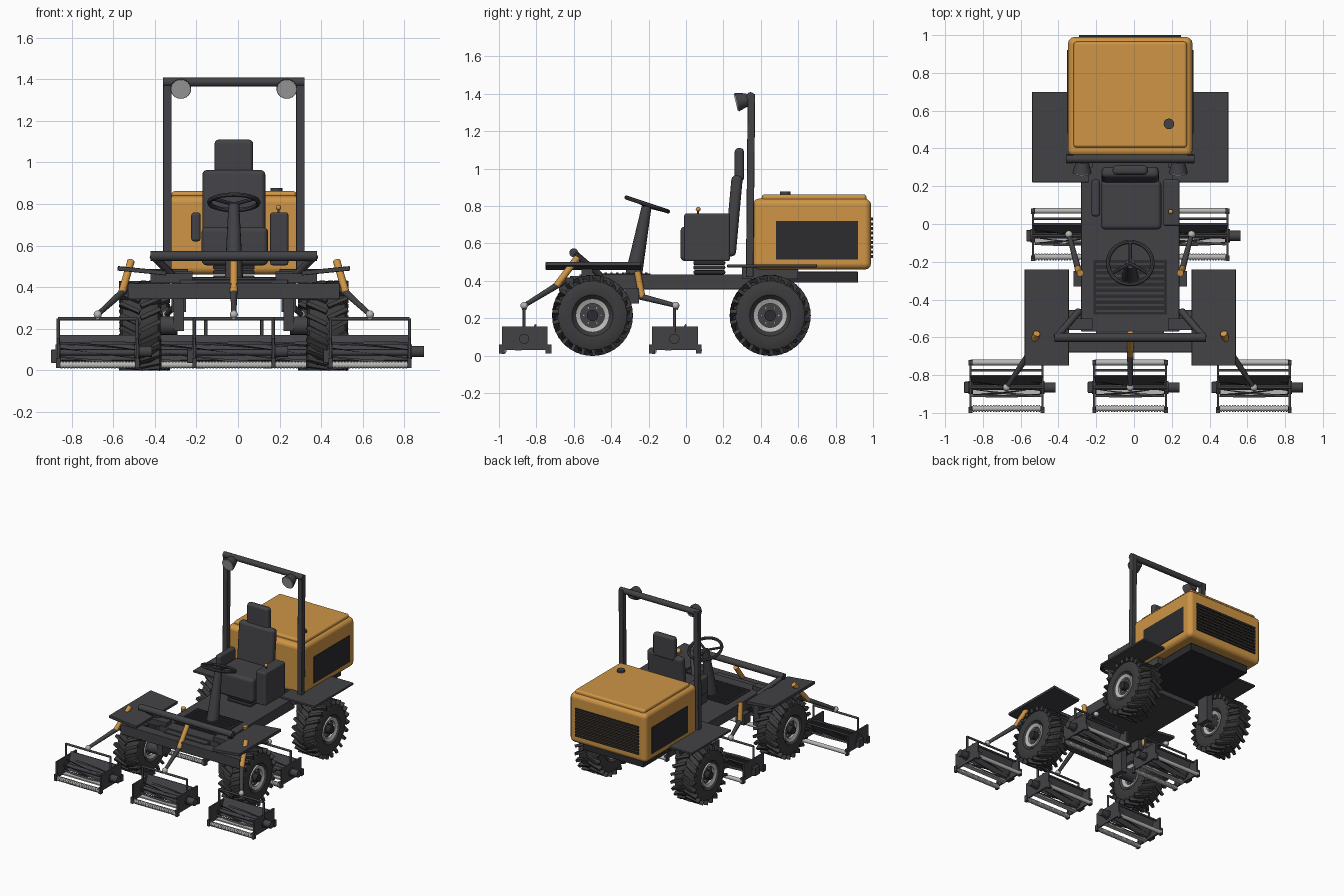
import bpy, bmesh, math
from mathutils import Vector, Matrix

if "Cube" in bpy.data.objects:
    bpy.data.objects.remove(bpy.data.objects["Cube"], do_unlink=True)

OFFSET = Vector((-0.02, 0, 0))
made = []


def material(name, rgb):
    m = bpy.data.materials.new(name)
    m.use_nodes = True
    m.diffuse_color = (*rgb, 1)
    m.node_tree.nodes["Principled BSDF"].inputs["Base Color"].default_value = (*rgb, 1)
    return m


orange = material("orange paint", (0.62, 0.30, 0.06))
dark = material("charcoal metal", (0.055, 0.055, 0.062))
black = material("black panel", (0.025, 0.025, 0.029))
rubber = material("tyre rubber", (0.045, 0.045, 0.048))
steel = material("pale steel", (0.48, 0.48, 0.47))
lens = material("lamp lens", (0.38, 0.38, 0.38))


def add(name, bm, mat, bevel=0.0):
    bmesh.ops.recalc_face_normals(bm, faces=bm.faces)
    mesh = bpy.data.meshes.new(name)
    bm.to_mesh(mesh)
    bm.free()
    mesh.materials.append(mat)
    ob = bpy.data.objects.new(name, mesh)
    ob.location = OFFSET
    bpy.context.collection.objects.link(ob)
    if bevel:
        mod = ob.modifiers.new("soft edges", 'BEVEL')
        mod.width, mod.segments, mod.harden_normals = bevel, 3, True
    made.append(ob)
    return ob


def box(name, x, y, z, mat, bevel=0.0, tilt=0.0, axis='X'):
    """Box from three (low, high) ranges, tilted about its own centre."""
    bm = bmesh.new()
    mid = Vector([sum(r) / 2 for r in (x, y, z)])
    size = [r[1] - r[0] for r in (x, y, z)]
    bmesh.ops.create_cube(bm, size=1, matrix=Matrix.Translation(mid)
                          @ Matrix.Rotation(tilt, 4, axis) @ Matrix.Diagonal((*size, 1)))
    return add(name, bm, mat, bevel)


def rod(name, a, b, r, mat, r2=None, sides=16):
    a, b = Vector(a), Vector(b)
    bm = bmesh.new()
    turn = (b - a).to_track_quat('Z', 'Y').to_matrix().to_4x4()
    bmesh.ops.create_cone(bm, cap_ends=True, segments=sides, radius1=r, radius2=r2 or r,
                          depth=(b - a).length, matrix=Matrix.Translation((a + b) / 2) @ turn)
    return add(name, bm, mat)


def ball(name, p, r, mat):
    bm = bmesh.new()
    bmesh.ops.create_uvsphere(bm, u_segments=14, v_segments=8, radius=r, matrix=Matrix.Translation(p))
    return add(name, bm, mat)


def ring(name, profile, place, mat, sides=40):
    """Closed (along, radius) profile turned about the local x axis."""
    bm = bmesh.new()
    loops = []
    for i in range(sides):
        turn = place @ Matrix.Rotation(math.tau * i / sides, 4, 'X')
        loops.append([bm.verts.new(turn @ Vector((x, 0, r))) for x, r in profile])
    n = len(profile)
    for i in range(sides):
        p, q = loops[i], loops[(i + 1) % sides]
        for j in range(n):
            bm.faces.new((p[j], p[(j + 1) % n], q[(j + 1) % n], q[j]))
    return add(name, bm, mat)


def wheel(name, x, y):
    place = Matrix.Translation((x, y, 0.215))
    ring(name + "_tyre", [(-0.07, 0.09), (-0.092, 0.11), (-0.098, 0.15), (-0.085, 0.185), (-0.05, 0.2),
                          (0.05, 0.2), (0.085, 0.185), (0.098, 0.15), (0.092, 0.11), (0.07, 0.09)],
         place, rubber)
    bm = bmesh.new()
    for i in range(22):
        for s in (-1, 1):
            spin = Matrix.Rotation(math.tau * (i + (s > 0) / 2) / 22, 4, 'X')
            lug = Matrix.Translation((s * 0.05, 0, 0.198)) @ Matrix.Rotation(s * 0.45, 4, 'Z')
            bmesh.ops.create_cube(bm, size=1, matrix=place @ spin @ lug @ Matrix.Diagonal((0.105, 0.02, 0.034, 1)))
    add(name + "_tread", bm, rubber)
    rod(name + "_disc", (x - 0.062, y, 0.215), (x + 0.062, y, 0.215), 0.092, dark, sides=32)
    rod(name + "_hub", (x - 0.1, y, 0.215), (x + 0.1, y, 0.215), 0.03, black)
    for s in (-1, 1):
        ring(name + "_rim", [(s * 0.06, 0.064), (s * 0.08, 0.064), (s * 0.09, 0.09), (s * 0.06, 0.09)], place, steel)
        for k in range(6):
            a = math.tau * k / 6
            c = Vector((x, y + 0.046 * math.cos(a), 0.215 + 0.046 * math.sin(a)))
            rod(name + "_bolt", c, c + Vector((s * 0.072, 0, 0)), 0.007, steel, sides=6)


def reel_unit(name, x, y):
    ends = (x - 0.19, x + 0.19)
    for e in ends:
        box(name + "_side_plate", (e - 0.006, e + 0.006), (y - 0.12, y + 0.125), (0.03, 0.155), dark)
        rod(name + "_hoop_post", (e, y, 0.12), (e, y, 0.25), 0.008, dark)
        rod(name + "_bearing", (e - 0.012, y, 0.09), (e + 0.012, y, 0.09), 0.035, dark)
        for dy in (-0.12, 0.13):
            box(name + "_roller_bracket", (e - 0.01, e + 0.01), (y + dy - 0.015, y + dy + 0.015),
                (0.012, 0.06), dark)
    rod(name + "_hoop_bar", (ends[0], y, 0.248), (ends[1], y, 0.248), 0.008, dark)
    rod(name + "_front_roller", (ends[0], y - 0.112, 0.026), (ends[1], y - 0.112, 0.026), 0.014, steel)
    for k in range(24):
        g = ends[0] + 0.016 + 0.348 * k / 23
        rod(name + "_roller_rib", (g - 0.004, y - 0.112, 0.026), (g + 0.004, y - 0.112, 0.026), 0.018, steel, sides=12)
    rod(name + "_rear_roller", (ends[0], y + 0.132, 0.03), (ends[1], y + 0.132, 0.03), 0.015, steel)
    box(name + "_shield", ends, (y + 0.025, y + 0.035), (0.04, 0.175), dark, tilt=-0.5)
    box(name + "_bedknife", ends, (y - 0.05, y - 0.015), (0.028, 0.038), steel)
    rod(name + "_tie_bar", (ends[0], y + 0.09, 0.145), (ends[1], y + 0.09, 0.145), 0.007, dark)
    # Helical blades on a shaft
    rod(name + "_shaft", (ends[0], y, 0.085), (ends[1], y, 0.085), 0.014, dark)
    bm = bmesh.new()
    for k in range(7):
        row = []
        for i in range(9):
            a = math.tau * k / 7 + i * 0.13
            d = Vector((0, math.cos(a), math.sin(a)))
            c = Vector((x - 0.18 + 0.045 * i, y, 0.085))
            row.append((bm.verts.new(c + d * 0.04), bm.verts.new(c + d * 0.054)))
        for p, q in zip(row, row[1:]):
            bm.faces.new((p[0], p[1], q[1], q[0]))
    add(name + "_blades", bm, dark)
    # Drive motor on one end, counterweight on the other
    rod(name + "_motor", (ends[1], y, 0.09), (ends[1] + 0.07, y, 0.09), 0.027, dark)
    box(name + "_weight", (ends[0] - 0.035, ends[0]), (y - 0.03, y + 0.03), (0.035, 0.1), dark, 0.005)


def lift_arm(name, tip, root, top):
    rod(name + "_arm", root, tip, 0.018, dark, 0.012)
    rod(name + "_link", tip, (tip[0], tip[1], 0.245), 0.012, steel)
    ball(name + "_joint", tip, 0.02, steel)
    mid = Vector(root) * 0.8 + Vector(tip) * 0.2
    rod(name + "_ram", top, mid, 0.018, orange)
    rod(name + "_ram_rod", mid, Vector(root) * 0.5 + Vector(tip) * 0.5, 0.009, steel)


# Chassis and platform
box("deck", (-0.26, 0.26), (-0.57, 0.35), (0.355, 0.435), dark, 0.005)
box("rear_chassis", (-0.26, 0.26), (0.35, 0.92), (0.39, 0.45), black, 0.005)
box("front_beam", (-0.51, 0.51), (-0.68, -0.6), (0.342, 0.418), dark, 0.005)
box("beam_tongue", (-0.18, 0.18), (-0.62, -0.55), (0.35, 0.425), dark)
box("foot_mat", (-0.195, 0.195), (-0.48, -0.19), (0.435, 0.44), black)
for i in range(9):
    yy = -0.46 + i * 0.031
    box("foot_rib", (-0.18, 0.18), (yy - 0.006, yy + 0.006), (0.44, 0.446), dark)

# Wheels, carriers and fenders
for side, s in (("right", -1), ("left", 1)):
    for end, x, y in (("front", 0.45, -0.5), ("rear", 0.41, 0.45)):
        wheel(side + "_" + end + "_wheel", s * x, y)
        rod("wheel_motor", (s * 0.27, y, 0.215), (s * x, y, 0.215), 0.045, dark)
        box("wheel_carrier", sorted((s * 0.24, s * 0.29)), (y - 0.05, y + 0.05), (0.19, 0.42), dark)
    box(side + "_front_fender", sorted((s * 0.325, s * 0.56)), (-0.75, -0.24), (0.468, 0.49), dark, 0.004,
        -s * 0.1, 'Y')
    box(side + "_rear_fender", sorted((s * 0.22, s * 0.52)), (0.22, 0.7), (0.472, 0.488), dark, 0.004)
    box("fender_bracket", sorted((s * 0.2, s * 0.4)), (-0.56, -0.5), (0.42, 0.465), dark)
    box("rear_bracket", sorted((s * 0.2, s * 0.3)), (0.3, 0.6), (0.41, 0.475), dark)
    # Front guard braces
    rod("guard_brace", (s * 0.39, -0.6, 0.55), (s * 0.27, -0.46, 0.43), 0.018, dark)
    # Roll bar post and work lamp
    box(side + "_roll_post", sorted((s * 0.3, s * 0.34)), (0.325, 0.365), (0.42, 1.4), dark, 0.005, -0.01)
    lx = s * 0.255
    rod(side + "_lamp", (lx, 0.33, 1.37), (lx, 0.272, 1.355), 0.034, dark, 0.05, 24)
    rod(side + "_lamp_lens", (lx, 0.274, 1.3555), (lx, 0.266, 1.3535), 0.046, lens, sides=24)
    # Hood side panels
    box(side + "_hood_panel", sorted((s * 0.326, s * 0.334)), (0.48, 0.92), (0.515, 0.72), black)
rod("front_guard", (-0.4, -0.6, 0.55), (0.4, -0.6, 0.55), 0.024, dark)
rod("roll_bar_top", (-0.34, 0.345, 1.387), (0.34, 0.345, 1.387), 0.022, dark)

# Engine hood
box("hood", (-0.33, 0.33), (0.357, 0.99), (0.46, 0.84), orange, 0.035)
box("hood_lid", (-0.3, 0.3), (0.405, 0.965), (0.82, 0.862), orange, 0.015)
rod("fuel_cap", (0.205, 0.53, 0.86), (0.205, 0.53, 0.877), 0.028, dark, sides=20)
for i in range(9):
    zz = 0.53 + i * 0.025
    box("grille_slat", (-0.27, 0.27), (0.985, 1.0), (zz - 0.008, zz + 0.008), black)

# Seat
for k in range(3):
    box("seat_bellows", (-0.1, 0.1), (0.04, 0.21), (0.435 + k * 0.025, 0.457 + k * 0.025), black, 0.008)
box("seat_cushion", (-0.155, 0.165), (-0.03, 0.23), (0.505, 0.69), dark, 0.025)
box("seat_back", (-0.152, 0.152), (0.225, 0.285), (0.53, 0.965), dark, 0.025, -0.09)
box("headrest", (-0.093, 0.093), (0.26, 0.31), (0.93, 1.11), dark, 0.02)
box("left_console", (0.175, 0.262), (-0.01, 0.235), (0.505, 0.76), dark, 0.012)
box("right_armrest", (-0.205, -0.16), (0.04, 0.235), (0.62, 0.76), dark, 0.015)
rod("control_lever", (0.215, 0.065, 0.75), (0.215, 0.065, 0.785), 0.005, dark)
ball("lever_knob", (0.215, 0.065, 0.783), 0.013, orange)

# Steering
rod("steering_column", (0, -0.28, 0.43), (0, -0.21, 0.8), 0.045, dark, 0.026)
tilt = Matrix.Translation((0, -0.207, 0.808)) @ Matrix.Rotation(-0.32, 4, 'X')
ring("steering_wheel", [(0.011 * math.cos(math.tau * i / 8), 0.118 + 0.011 * math.sin(math.tau * i / 8))
                        for i in range(8)], tilt @ Matrix.Rotation(math.pi / 2, 4, 'Y'), dark)
for k in range(3):
    a = math.pi / 2 + math.tau * k / 3
    rod("steering_spoke", tilt @ Vector((0, 0, -0.01)),
        tilt @ Vector((0.118 * math.cos(a), 0.118 * math.sin(a), 0)), 0.009, dark, sides=8)

# Cutting units and their lift arms
for name, x in (("right_front", -0.655), ("centre_front", 0), ("left_front", 0.655)):
    s = (x > 0) - (x < 0)
    reel_unit(name + "_reel", x, -0.865)
    lift_arm(name + "_lift", (x, -0.865, 0.268), (s * 0.51, -0.65, 0.4), (s * 0.495, -0.58, 0.525))
for name, s in (("right_rear", -1), ("left_rear", 1)):
    reel_unit(name + "_reel", s * 0.325, -0.062)
    lift_arm(name + "_lift", (s * 0.325, -0.055, 0.268), (s * 0.265, -0.28, 0.325), (s * 0.265, -0.26, 0.45))
    box("lift_pivot", sorted((s * 0.23, s * 0.3)), (-0.33, -0.25), (0.28, 0.36), dark)

# Smooth round parts, keep hard edges
bpy.ops.object.select_all(action='DESELECT')
for ob in made:
    ob.select_set(True)
bpy.context.view_layer.objects.active = made[0]
bpy.ops.object.shade_smooth_by_angle(angle=math.radians(35))
